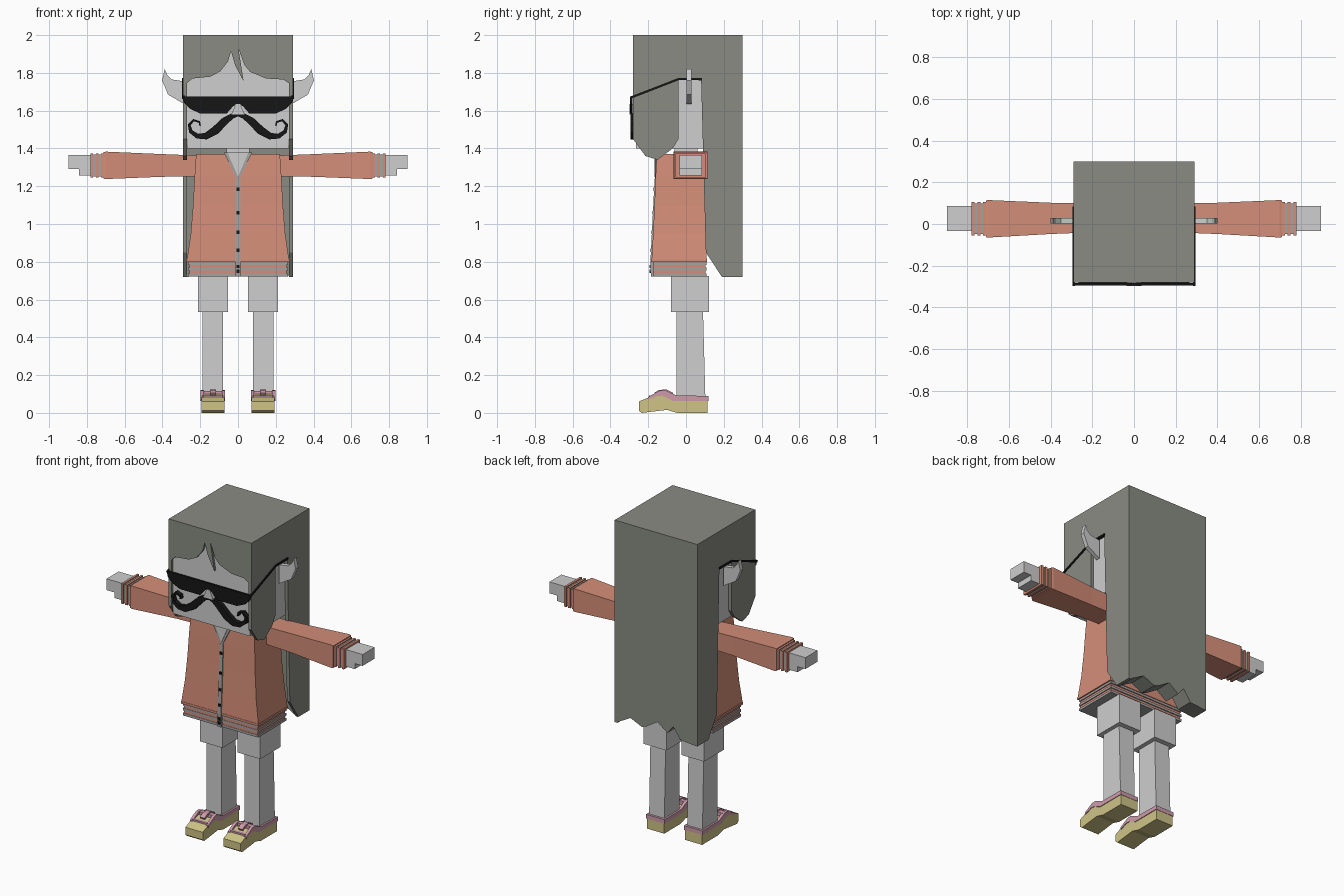
import bpy, bmesh
from mathutils import Vector

if "Cube" in bpy.data.objects:
    bpy.data.objects.remove(bpy.data.objects["Cube"])


def material(name, r, g, b):
    m = bpy.data.materials.new(name)
    m.diffuse_color = (r, g, b, 1)
    m.use_nodes = True
    bsdf = m.node_tree.nodes["Principled BSDF"]
    bsdf.inputs["Base Color"].default_value = (r, g, b, 1)
    bsdf.inputs["Roughness"].default_value = 0.9
    return m


HAIR = material("hair grey", .25, .26, .225)
SKIN = material("pale grey skin", .62, .62, .62)
COAT = material("salmon cloth", .66, .27, .19)
TRIM = material("trim grey", .38, .36, .36)
BLACK = material("black", .008, .008, .008)
SOLE = material("shoe yellow", .62, .55, .24)
PINK = material("shoe pink", .62, .33, .41)


def loft(name, rings, mat):
    """Skin a list of equal-length rings and cap both ends."""
    bm = bmesh.new()
    rows = [[bm.verts.new(p) for p in ring] for ring in rings]
    n = len(rows[0])
    for a, b in zip(rows, rows[1:]):
        for i in range(n):
            bm.faces.new((a[i], a[(i + 1) % n], b[(i + 1) % n], b[i]))
    bm.faces.new(rows[0][::-1])
    bm.faces.new(rows[-1])
    bmesh.ops.recalc_face_normals(bm, faces=bm.faces)
    me = bpy.data.meshes.new(name)
    bm.to_mesh(me)
    bm.free()
    me.materials.append(mat)
    ob = bpy.data.objects.new(name, me)
    bpy.context.collection.objects.link(ob)
    return ob


def rect(axis, at, u0, u1, v0, v1):
    pts = [(u0, v0), (u1, v0), (u1, v1), (u0, v1)]
    return [(at, u, v) if axis == "x" else (u, v, at) for u, v in pts]


def box(name, x0, x1, y0, y1, z0, z1, mat):
    return loft(name, [rect("z", z, x0, x1, y0, y1) for z in (z0, z1)], mat)


def prism(name, pts, axis, a, b, mat):
    """Extrude a side (y, z) or front (x, z) outline along x or y."""
    put = (lambda p, t: (t, *p)) if axis == "x" else (lambda p, t: (p[0], t, p[1]))
    return loft(name, [[put(p, t) for p in pts] for t in (a, b)], mat)


def ribbon(pts):
    """Outline of a stroke given as (u, v, width) points."""
    left, right = [], []
    for i, (u, v, w) in enumerate(pts):
        p, q = pts[max(i - 1, 0)], pts[min(i + 1, len(pts) - 1)]
        d = Vector((q[0] - p[0], q[1] - p[1])).normalized() * w / 2
        left.append((u - d.y, v + d.x))
        right.append((u + d.y, v - d.x))
    return left + right[::-1]


# Head, neck and nose
box("head", -.27, .27, -.265, .19, 1.4, 1.96, SKIN)
box("neck", -.06, .06, -.06, .06, 1.34, 1.41, SKIN)
prism("nose", [(-.035, 1.58), (.035, 1.58), (.012, 1.635), (-.012, 1.635)],
      "y", -.299, -.26, SKIN)

# Hair: crown, ragged fringe with a hanging lock, ragged back
box("hair_crown", -.27, .27, -.262, .19, 1.955, 2, HAIR)
fringe = [(-.27, 2), (-.27, 1.745), (-.243, 1.77), (-.148, 1.78), (-.095, 1.807),
          (-.053, 1.86), (-.037, 1.915), (-.015, 1.84), (.03, 1.755), (.002, 1.93),
          (.035, 1.84), (.065, 1.805), (.15, 1.77), (.24, 1.765), (.27, 1.745), (.27, 2)]
prism("hair_fringe", fringe, "y", -.28, -.262, HAIR)
back = [(-.27, 2), (-.27, .72), (-.17, .73), (-.12, .80), (-.08, .75), (-.01, .80),
        (.07, .75), (.10, .74), (.18, .775), (.27, .725), (.27, 2)]
prism("hair_back", back, "y", .19, .30, HAIR)
side_hair = [(-.28, 2), (-.28, 1.45), (-.215, 1.36), (-.15, 1.34), (-.07, 1.4),
             (-.04, 1.45), (-.04, 1.77), (.08, 1.77), (.09, 1.4), (.105, .85),
             (.19, .72), (.3, .72), (.3, 2)]

# Glasses and moustache
lens = [(0, 1.675), (.293, 1.675), (.285, 1.64), (.255, 1.61), (.2, 1.585),
        (.06, 1.585), (.025, 1.625), (0, 1.635)]
whisker = [(0, 1.578, .016), (.03, 1.572, .028), (.07, 1.545, .04), (.12, 1.495, .045),
           (.17, 1.465, .036), (.215, 1.465, .026), (.25, 1.49, .02), (.258, 1.525, .016),
           (.235, 1.55, .013), (.205, 1.54, .01), (.2, 1.52, .008)]
temple = [(-.295, 1.668, .012), (-.04, 1.767, .012), (.085, 1.767, .012)]
ear = [(.285, 1.755), (.35, 1.765), (.375, 1.79), (.388, 1.82), (.402, 1.76),
       (.37, 1.685), (.285, 1.635)]

# Jacket body with striped hem
torso = [(.81, .27, -.182, .11), (.95, .25, -.174, .107), (1.1, .238, -.167, .1),
         (1.25, .23, -.161, .095), (1.37, .222, -.155, .085)]
loft("jacket", [rect("z", z, -w, w, f, b) for z, w, f, b in torso], COAT)
box("jacket_lip", -.272, .272, -.184, .112, .798, .812, COAT)
for i in range(5):
    z, w = .722 + i * .0155, .258 if i % 2 else .264
    box("hem_band_%d" % (i + 1), -w, w, -.08 - w / 2.75, w - .156, z, z + .0155,
        COAT if i % 2 else TRIM)

# Neckline, placket and buttons
prism("collar_trim", [(-.075, 1.378), (0, 1.225), (.075, 1.378)], "y", -.165, -.12, TRIM)
prism("neck_opening", [(-.056, 1.38), (0, 1.25), (.056, 1.38)], "y", -.168, -.12, SKIN)
loft("placket", [rect("z", z, -.012, .012, f, f + .03)
                 for z, f in ((.722, -.186), (.81, -.188), (1.24, -.166))], TRIM)
for i, z in enumerate((.75, .775, .86, .957, 1.06, 1.183)):
    f = -.19 if z < .83 else -.188 + (z - .81) * .053
    box("button_%d" % (i + 1), -.009, .009, f - .003, f + .01, z - .009, z + .009, BLACK)

# Shoe outlines
sole = [(-.25, .012), (-.235, 0), (-.1, .016), (-.06, .004), (-.045, 0), (.115, 0),
        (.115, .066), (-.06, .066), (-.09, .09), (-.14, .1), (-.19, .085), (-.25, .06)]
rim = [(-.2, .085), (-.14, .118), (-.11, .12), (-.05, .092), (.118, .09),
       (.118, .064), (-.07, .064), (-.12, .088), (-.15, .09), (-.2, .07)]
bridge = [(-.165, .1, .014), (-.14, .115, .014), (-.105, .117, .014), (-.07, .1, .014)]


def flip(pts, s):
    return [(s * x, z) for x, z in pts]


# Paired parts, built on both sides
for side, s in (("left", 1), ("right", -1)):
    def pbox(name, x0, x1, *rest):
        return box(side + name, *sorted((s * x0, s * x1)), *rest)

    prism(side + "_side_hair", side_hair, "x", s * .27, s * .29, HAIR)
    prism(side + "_lens", flip(lens, s), "y", -.296, -.284, BLACK)
    prism(side + "_temple", ribbon(temple), "x", s * .284, s * .296, BLACK)
    prism(side + "_moustache", flip(ribbon(whisker), s), "y", -.293, -.264, BLACK)
    prism(side + "_ear", flip(ear, s), "y", .003, .03, SKIN)

    # Sleeve flares towards a striped cuff
    sleeve = [(.2, -.04, .098, 1.252, 1.362), (.4, -.048, .102, 1.25, 1.37),
              (.7, -.065, .115, 1.238, 1.383), (.712, -.063, .113, 1.24, 1.38)]
    loft(side + "_sleeve", [rect("x", s * x, *r) for x, *r in sleeve], COAT)
    for i in range(5):
        x, g = .71 + i * .0142, .006 if i % 2 else 0
        pbox("_cuff_band_%d" % (i + 1), x, x + .0142, -.055 + g, .105 - g,
             1.246 + g, 1.374 - g, TRIM if i % 2 else COAT)
    pbox("_hand", .77, .898, -.034, .086, 1.292, 1.364, SKIN)
    pbox("_lower_hand", .77, .843, -.034, .086, 1.257, 1.292, SKIN)

    # Legs
    pbox("_thigh", .053, .212, -.08, .122, .535, .724, SKIN)
    shin = [(.06, -.05, .103), (.54, -.05, .09)]
    loft(side + "_shin", [rect("z", z, *sorted((s * .08, s * .187)), f, b)
                          for z, f, b in shin], SKIN)

    # Shoes: body, side rims, heel rim and crossing straps
    prism(side + "_shoe", sole, "x", s * .072, s * .194, SOLE)
    for where, a, b in (("inner", .068, .086), ("outer", .18, .198)):
        prism(side + "_" + where + "_rim", rim, "x", s * a, s * b, PINK)
    pbox("_heel_rim", .08, .187, .1, .117, .064, .09, PINK)
    prism(side + "_tongue_strap", ribbon(bridge), "x", s * .117, s * .149, PINK)
    pbox("_cross_strap", .08, .187, -.13, -.1, .09, .117, PINK)
    pbox("_toe_strap", .08, .187, -.195, -.175, .07, .093, PINK)
